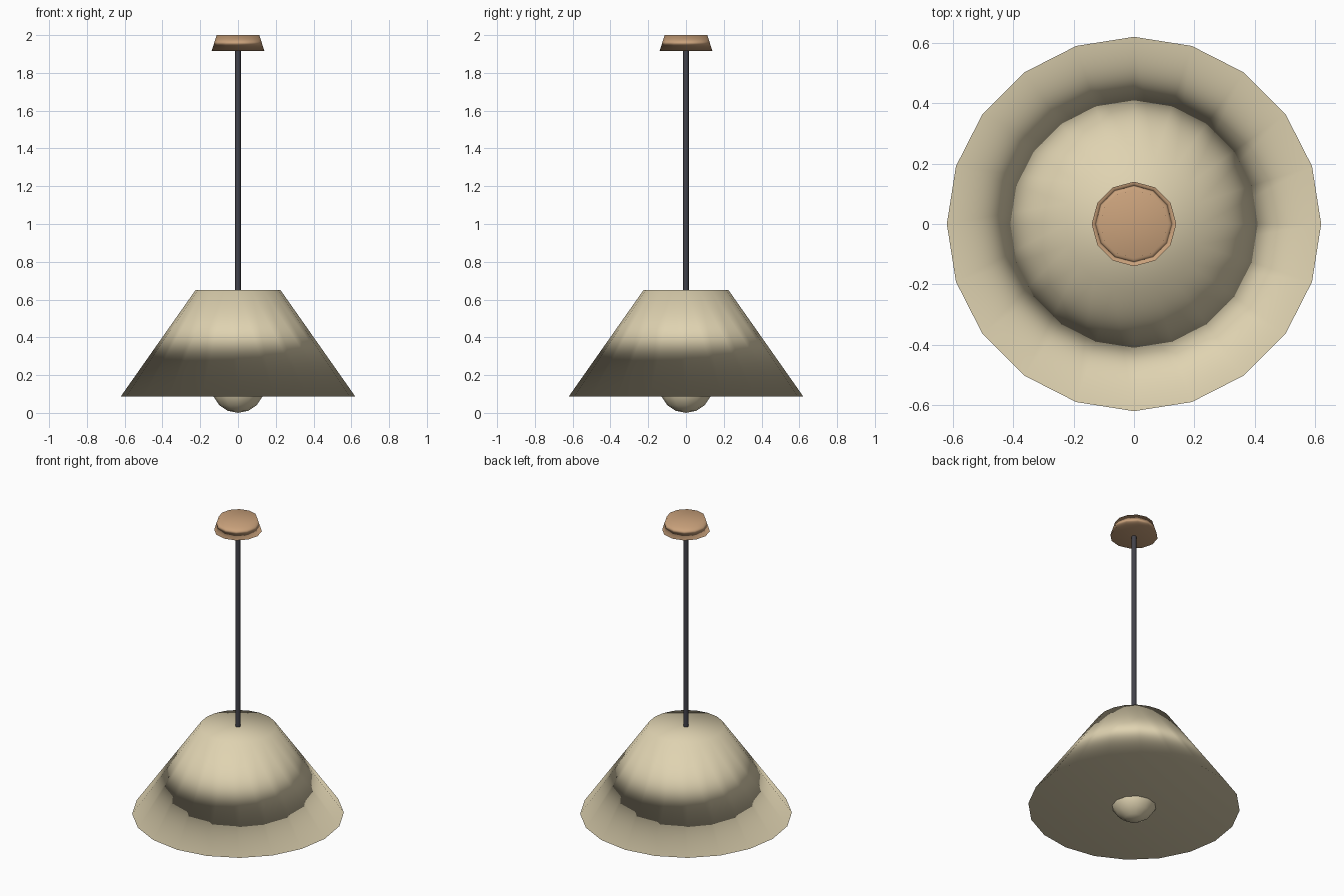
import bpy

cube = bpy.data.objects.get("Cube")
if cube:
    bpy.data.objects.remove(cube, do_unlink=True)


def material(name, colour):
    mat = bpy.data.materials.new(name)
    mat.use_nodes = True
    mat.diffuse_color = (*colour, 1)
    mat.node_tree.nodes["Principled BSDF"].inputs["Base Color"].default_value = (*colour, 1)
    return mat


def finish(name, mat):
    """Name the new part, colour it and blend its normals by face area."""
    part = bpy.context.object
    part.name = part.data.name = name
    part.data.materials.append(mat)
    bpy.ops.object.shade_smooth()
    blend = part.modifiers.new("Area normals", 'WEIGHTED_NORMAL')
    blend.mode = 'FACE_AREA'
    blend.weight = 50


def tapered(name, sides, r_bottom, r_top, z_bottom, z_top, mat):
    """Closed round part between two heights."""
    bpy.ops.mesh.primitive_cone_add(
        vertices=sides, radius1=r_bottom, radius2=r_top, depth=z_top - z_bottom,
        end_fill_type='NGON', location=(0, 0, (z_bottom + z_top) / 2))
    finish(name, mat)


cream = material("cream shade", (0.74, 0.65, 0.44))
copper = material("copper", (0.59, 0.36, 0.20))
charcoal = material("charcoal rod", (0.055, 0.055, 0.07))

# Ceiling canopy and hanging rod
tapered("ceiling_canopy", 12, 0.14, 0.113, 1.915, 2.0, copper)
tapered("hanging_rod", 8, 0.015, 0.015, 0.64, 1.93, charcoal)

# Wide conical shade, closed at both ends
tapered("lamp_shade", 20, 0.62, 0.225, 0.088, 0.65, cream)

# Round bulb peeking out below the shade
bulb_radius = 0.14
bpy.ops.mesh.primitive_uv_sphere_add(
    segments=12, ring_count=8, radius=bulb_radius, location=(0, 0, bulb_radius))
finish("bulb", cream)
